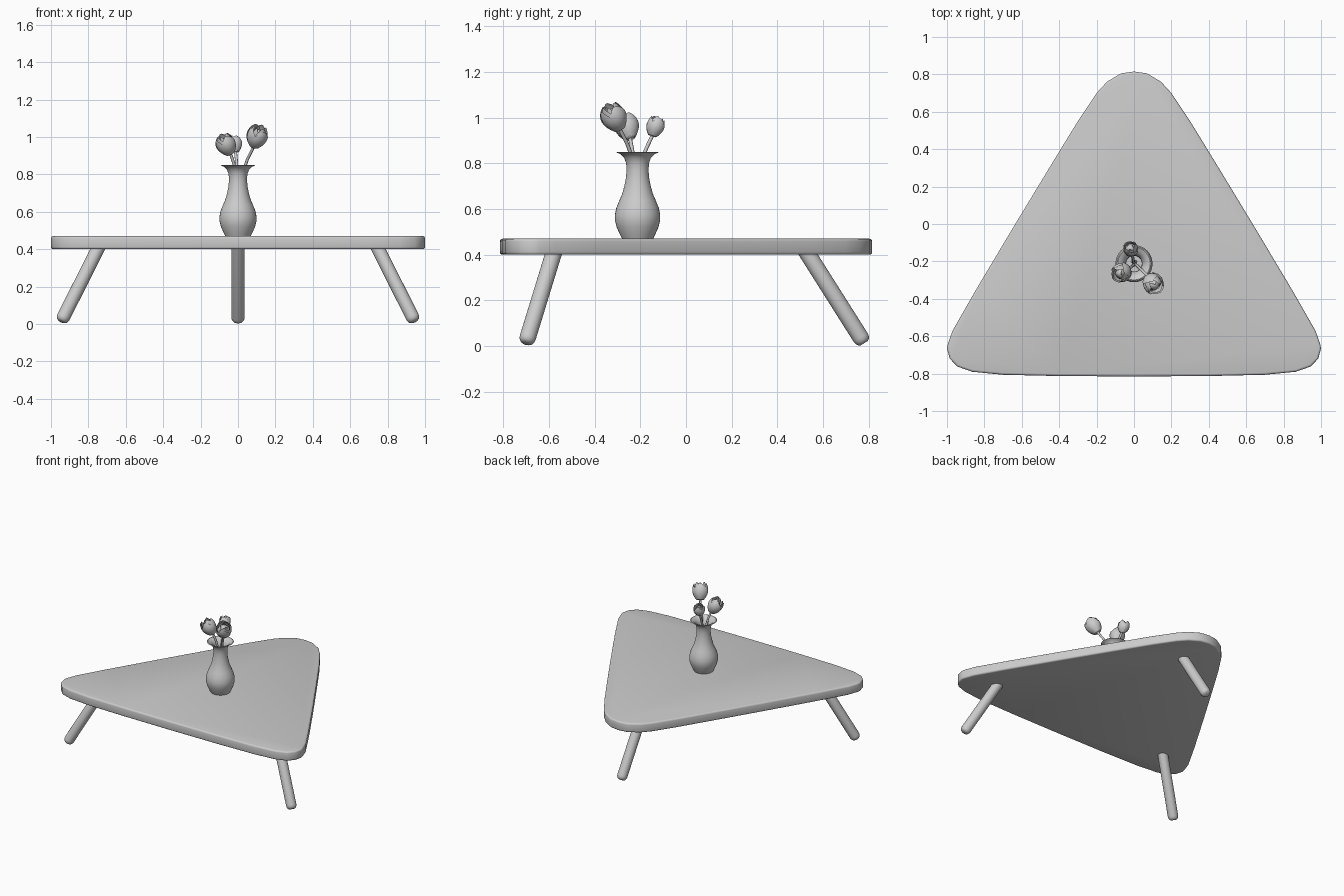
import bpy, bmesh, math
from mathutils import Vector, Matrix

if "Cube" in bpy.data.objects:
    bpy.data.objects.remove(bpy.data.objects["Cube"])


def finish(name, bm, matrix=None, angle=40, fix=True):
    if fix:
        bmesh.ops.remove_doubles(bm, verts=bm.verts, dist=1e-5)
        bmesh.ops.recalc_face_normals(bm, faces=bm.faces)
    me = bpy.data.meshes.new(name)
    bm.to_mesh(me)
    bm.free()
    ob = bpy.data.objects.new(name, me)
    bpy.context.collection.objects.link(ob)
    if matrix:
        ob.matrix_world = matrix
    bpy.ops.object.select_all(action='DESELECT')
    ob.select_set(True)
    bpy.context.view_layer.objects.active = ob
    bpy.ops.object.shade_smooth_by_angle(angle=math.radians(angle))
    return ob


def aim(origin, direction):
    return Matrix.Translation(origin) @ Vector(direction).to_track_quat('Z', 'Y').to_matrix().to_4x4()


def lathe(name, profile, matrix, n=32):
    bm = bmesh.new()
    rings = [[bm.verts.new((r * math.cos(2 * math.pi * i / n), r * math.sin(2 * math.pi * i / n), z))
              for i in range(n)] for r, z in profile]
    for a, b in zip(rings, rings[1:]):
        for i in range(n):
            bm.faces.new((a[i], a[(i + 1) % n], b[(i + 1) % n], b[i]))
    bm.faces.new(rings[0])
    bm.faces.new(rings[-1])
    return finish(name, bm, matrix)


# Tabletop: rounded triangle, mirrored outline, extruded with softened rims
half = [(0.07, 0.805), (0.145, 0.76), (0.2, 0.70), (0.3, 0.55), (0.45, 0.305), (0.65, -0.025),
        (0.85, -0.36), (0.97, -0.57), (0.995, -0.64), (1.0, -0.665), (0.985, -0.72), (0.945, -0.762),
        (0.865, -0.79), (0.7, -0.806), (0.4, -0.813)]
outline = [(0, 0.815)] + half + [(0, -0.815)] + [(-x, y) for x, y in reversed(half)]
bm = bmesh.new()
base = bm.faces.new([bm.verts.new((x, y, 0.40)) for x, y in outline])
up = bmesh.ops.extrude_face_region(bm, geom=[base])
bmesh.ops.translate(bm, vec=(0, 0, 0.07), verts=[v for v in up['geom'] if isinstance(v, bmesh.types.BMVert)])
if base.is_valid is False or len([f for f in bm.faces if len(f.verts) > 4]) < 2:
    bm.faces.new([v for v in bm.verts if v.co.z < 0.41])
rims = [e for e in bm.edges if abs(e.verts[0].co.z - e.verts[1].co.z) < 1e-4]
bmesh.ops.bevel(bm, geom=rims, offset=0.012, segments=3, profile=0.5, affect='EDGES')
finish("tabletop", bm)

# Splayed legs with rounded feet
for name, foot, top in [("front_leg_right", (0.945, -0.70, 0.013), (0.735, -0.572, 0.43)),
                        ("front_leg_left", (-0.945, -0.70, 0.013), (-0.735, -0.572, 0.43)),
                        ("back_leg", (0, 0.78, 0.013), (0, 0.516, 0.43))]:
    d = Vector(top) - Vector(foot)
    lathe(name, [(0.018, 0), (0.028, 0.006), (0.034, 0.017), (0.036, 0.03), (0.036, d.length)],
          aim(foot, d), 24)

# Vase: outer curve, flared lip, then thin inner wall
outer = [(0.068, 0.47), (0.078, 0.49), (0.092, 0.522), (0.099, 0.55), (0.099, 0.575), (0.093, 0.605),
         (0.080, 0.637), (0.067, 0.667), (0.058, 0.70), (0.051, 0.735), (0.048, 0.77), (0.050, 0.80),
         (0.058, 0.823), (0.074, 0.84), (0.093, 0.848)]
inner = [(r - 0.006, z + 0.002) for r, z in reversed(outer[1:])]
lathe("vase", outer + inner, Matrix.Translation((0, -0.212, 0)))


# Flower head: layered cupped petals around a bud
def petal(bm, angle, width, scale, height, tilt):
    rows, cols = 9, 8
    grid = []
    for j in range(rows + 1):
        t = j / rows
        r = scale * (0.06 + 0.38 * math.sin(math.pi * min(1, 0.1 + 0.72 * t)) ** 0.8) + tilt * t ** 3
        w = width * (1 - 0.85 * max(0, (t - 0.5) / 0.5) ** 2.2)
        grid.append([bm.verts.new((r * (1 + 0.05 * s) * math.cos(angle + s * w),
                                   r * (1 + 0.05 * s) * math.sin(angle + s * w), height * t))
                     for s in [2 * i / cols - 1 for i in range(cols + 1)]])
    for a, b in zip(grid, grid[1:]):
        for i in range(cols):
            bm.faces.new((a[i], a[i + 1], b[i + 1], b[i]))


def flower(name, base, bend, neck, head_dir, size):
    curve = bpy.data.curves.new(name + "_stem", 'CURVE')
    curve.dimensions = '3D'
    curve.bevel_depth = 0.008
    curve.bevel_resolution = 2
    curve.use_fill_caps = True
    sp = curve.splines.new('BEZIER')
    sp.bezier_points.add(2)
    for p, co in zip(sp.bezier_points, (base, bend, neck)):
        p.co = co
        p.handle_left_type = p.handle_right_type = 'AUTO'
    bpy.context.collection.objects.link(bpy.data.objects.new(name + "_stem", curve))
    m = aim(neck, head_dir) @ Matrix.Scale(size, 4)
    bm = bmesh.new()
    for count, width, scale, height, tilt, turn in [(4, 0.95, 1.0, 0.92, 0.06, 0), (3, 1.1, 0.84, 1.0, 0, 0.6),
                                                    (3, 1.0, 0.55, 0.93, 0, 1.3)]:
        for k in range(count):
            petal(bm, turn + 2 * math.pi * k / count, width, scale, height, tilt)
    finish(name + "_petals", bm, m, 60, False)
    lathe(name + "_bud", [(0.03, -0.05), (0.12, 0.0), (0.3, 0.12), (0.38, 0.35), (0.32, 0.58), (0.17, 0.75), (0.05, 0.82)],
          m, 16)


flower("large_flower", (-0.01, -0.2, 0.55), (0.04, -0.245, 0.85), (0.085, -0.29, 0.95), (0.035, -0.055, 0.11), 0.122)
flower("middle_flower", (0.01, -0.2, 0.55), (-0.018, -0.232, 0.84), (-0.04, -0.245, 0.91), (-0.055, -0.03, 0.11), 0.115)
flower("small_flower", (0.0, -0.22, 0.55), (-0.006, -0.182, 0.84), (-0.013, -0.148, 0.92), (-0.01, 0.03, 0.09), 0.088)
